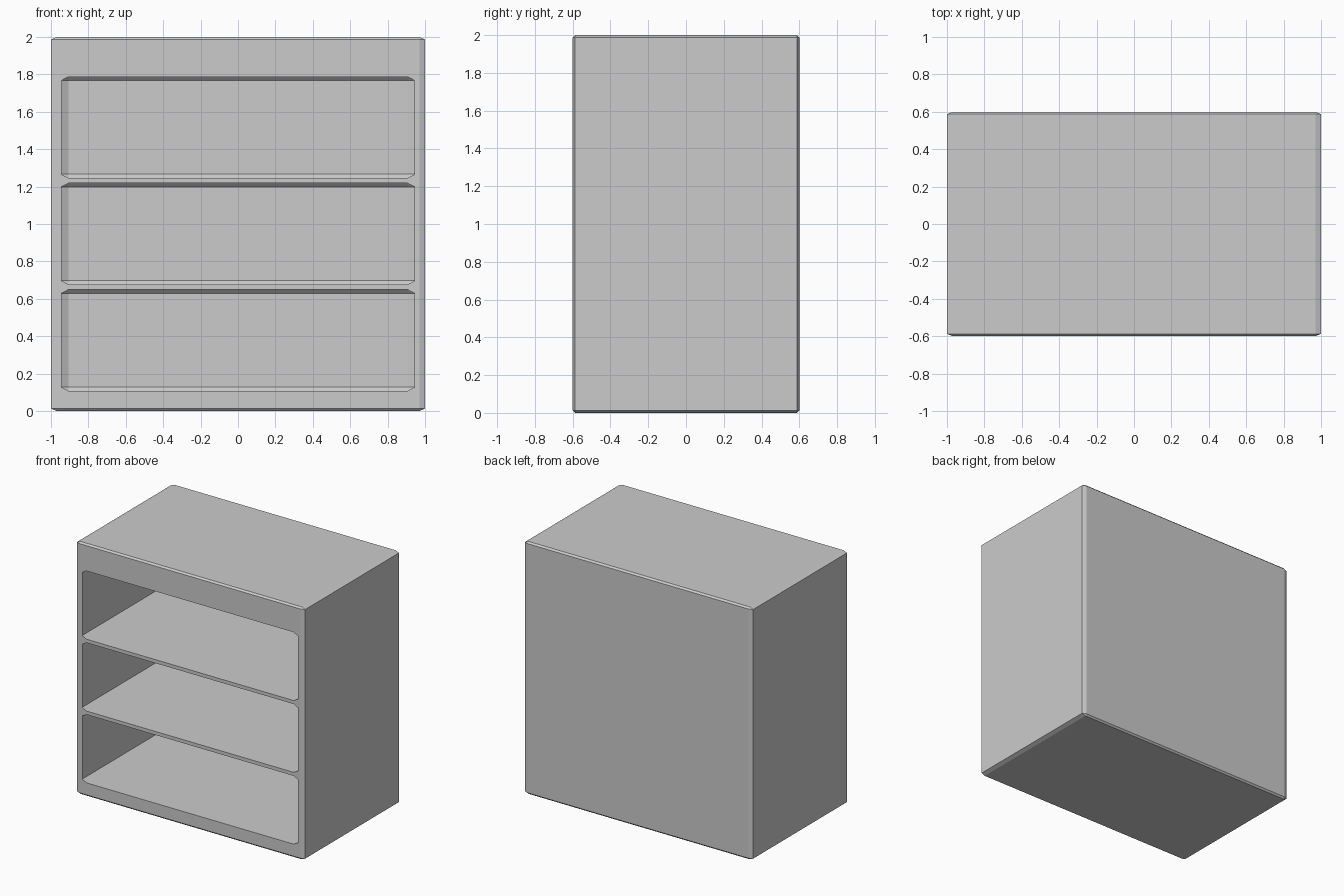
import bpy
import bmesh
from math import radians

if "Cube" in bpy.data.objects:
    bpy.data.objects.remove(bpy.data.objects["Cube"])


def chamfered_box(name, lo, hi, cut):
    """Box from lo to hi whose edges are cut back by a different amount per axis."""
    bm = bmesh.new()
    for sx in (0, 1):
        for sy in (0, 1):
            for sz in (0, 1):
                side = (sx, sy, sz)
                for keep in range(3):
                    p = []
                    for a in range(3):
                        inset = 0 if a == keep else cut[a]
                        p.append(hi[a] - inset if side[a] else lo[a] + inset)
                    bm.verts.new(p)
    bmesh.ops.convex_hull(bm, input=bm.verts[:])
    bmesh.ops.dissolve_limit(bm, angle_limit=radians(1), verts=bm.verts[:], edges=bm.edges[:])
    bmesh.ops.recalc_face_normals(bm, faces=bm.faces[:])
    mesh = bpy.data.meshes.new(name)
    bm.to_mesh(mesh)
    bm.free()
    obj = bpy.data.objects.new(name, mesh)
    bpy.context.collection.objects.link(obj)
    return obj


# Cabinet body
cabinet = chamfered_box("cabinet_body", (-1, -0.6, 0), (1, 0.6, 2), (0.03, 0.013, 0.013))

# Three open compartments cut in from the front
for i in range(3):
    z = 0.108 + i * 0.569
    cutter = chamfered_box(f"compartment_cutter_{i + 1}",
                           (-0.945, -0.8, z), (0.945, 0.55, z + 0.541), (0.038, 0.02, 0.02))
    cutter.hide_render = True
    cutter.hide_viewport = True
    mod = cabinet.modifiers.new(f"compartment_{i + 1}", 'BOOLEAN')
    mod.operation = 'DIFFERENCE'
    mod.solver = 'EXACT'
    mod.object = cutter
